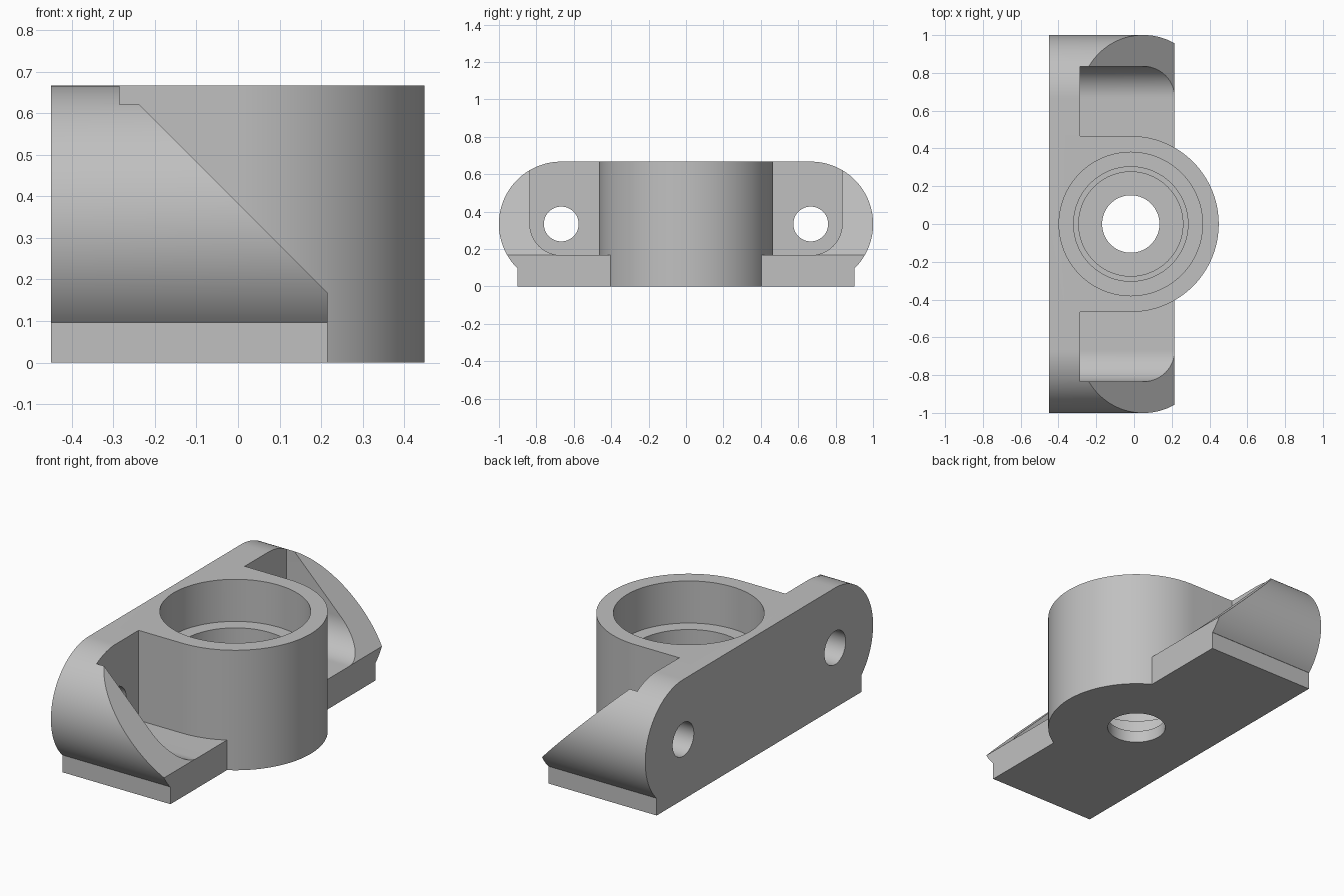
import bpy, bmesh
from math import sin, cos, pi, radians, sqrt

cube = bpy.data.objects.get("Cube")
if cube:
    bpy.data.objects.remove(cube, do_unlink=True)

grey = bpy.data.materials.new("plain grey")
grey.use_nodes = True
colour = (0.53, 0.53, 0.53, 1)
grey.diffuse_color = colour
grey.node_tree.nodes["Principled BSDF"].inputs["Base Color"].default_value = colour

TOP, BACK, FRONT, WALL, FLOOR = 0.667, -0.45, 0.215, -0.285, 0.167
HUB_X, HUB_R = -0.017, 0.466


def arc(cx, cy, r, start, end, steps=32):
    """Points along an arc, angles in degrees."""
    angles = [radians(start + (end - start) * i / steps) for i in range(steps + 1)]
    return [(cx + r * cos(a), cy + r * sin(a)) for a in angles]


def circle(cx, cy, r, steps=96):
    return arc(cx, cy, r, 0, 360, steps)[:-1]


def prism(name, outline, axis, low, high):
    """Extrude a 2D outline along one axis: x uses (y,z), y uses (x,z), z uses (x,y)."""
    place = {"x": lambda p: (low, p[0], p[1]),
             "y": lambda p: (p[0], low, p[1]),
             "z": lambda p: (p[0], p[1], low)}[axis]
    bm = bmesh.new()
    face = bm.faces.new([bm.verts.new(place(p)) for p in outline])
    moved = bmesh.ops.extrude_face_region(bm, geom=[face])["geom"]
    shift = [high - low if a == axis else 0 for a in "xyz"]
    bmesh.ops.translate(bm, vec=shift, verts=[v for v in moved if isinstance(v, bmesh.types.BMVert)])
    bmesh.ops.recalc_face_normals(bm, faces=bm.faces)
    mesh = bpy.data.meshes.new(name)
    bm.to_mesh(mesh)
    bm.free()
    mesh.materials.append(grey)
    ob = bpy.data.objects.new(name, mesh)
    bpy.context.collection.objects.link(ob)
    return ob


def combine(target, tool, operation="DIFFERENCE"):
    """Apply a boolean and discard the tool."""
    mod = target.modifiers.new("boolean", "BOOLEAN")
    mod.operation, mod.object, mod.solver = operation, tool, "EXACT"
    bpy.context.view_layer.objects.active = target
    bpy.ops.object.modifier_apply(modifier=mod.name)
    bpy.data.objects.remove(tool, do_unlink=True)


def mirrored(half):
    """Complete an outline drawn on the positive side."""
    return half + [(-a, b) for a, b in reversed(half)]


# Main block: round ends on a narrower foot
R = TOP / 2
foot_y, foot_z = 0.9, 0.097
foot_angle = -radians(45.2)
end = arc(R * 2, R, R, -45.2, 90, 48)
bracket = prism("bracket", mirrored([(foot_y, 0), (foot_y, foot_z)] + end), "x", BACK, FRONT)

# Sloping front of the end cheeks
slope = FRONT + FLOOR + 0.001
combine(bracket, prism("slope_cutter", [(slope - 1, 1), (slope, 0), (1, 0), (1, 1)], "y", -1.5, 1.5))

# Pocket behind the slope, with rounded outer floor corners
pocket_y = 0.835
corner = arc(pocket_y - FLOOR, FLOOR * 2, FLOOR, -90, 0, 24)
combine(bracket, prism("pocket_cutter", mirrored(corner + [(pocket_y, 1)]), "x", WALL, 1))

# Central hub, running straight back into the wall
hub_outline = arc(HUB_X, 0, HUB_R, -90, 90, 64) + [(WALL - 0.08, HUB_R), (WALL - 0.08, -HUB_R)]
combine(bracket, prism("hub", hub_outline, "z", 0, TOP), "UNION")

# Stepped bore: seat, clearance, lower recess and shaft hole
for radius, bottom in ((0.38, 0.433), (0.303, 0.2), (0.276, 0.067), (0.152, -0.2)):
    combine(bracket, prism("bore_cutter", circle(HUB_X, 0, radius), "z", bottom, 1))

# Mounting holes through the back wall
for side in (-1, 1):
    combine(bracket, prism("hole_cutter", circle(side * R * 2, R, 0.093, 64), "x", -1, 1))

# Smooth curved faces, sharp edges kept
bpy.ops.object.select_all(action="DESELECT")
bracket.select_set(True)
bpy.context.view_layer.objects.active = bracket
bpy.ops.object.shade_smooth_by_angle(angle=radians(25))
